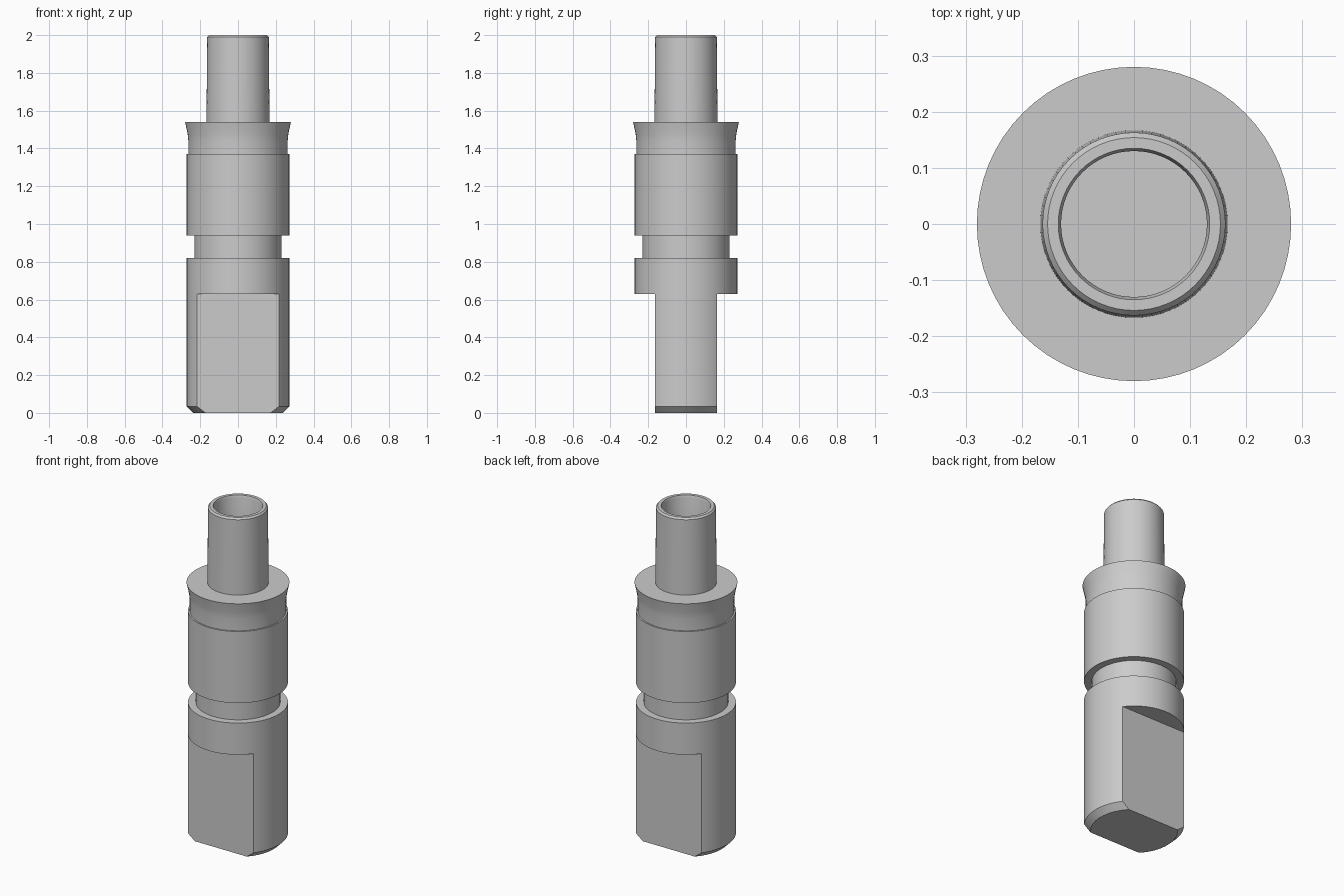
import bpy
import bmesh
import math
from mathutils import Matrix, Vector

cube = bpy.data.objects.get("Cube")
if cube:
    bpy.data.objects.remove(cube, do_unlink=True)

SIDES = 64
FLAT_Y = 0.163      # half thickness of the tang
FLAT_TOP = 0.63     # height where the flats end

steel = bpy.data.materials.new("grey steel")
steel.use_nodes = True
colour = (0.6, 0.6, 0.6, 1)
steel.diffuse_color = colour
steel.node_tree.nodes["Principled BSDF"].inputs["Base Color"].default_value = colour


def finish(name, bm):
    bmesh.ops.recalc_face_normals(bm, faces=bm.faces)
    mesh = bpy.data.meshes.new(name)
    bm.to_mesh(mesh)
    bm.free()
    mesh.materials.append(steel)
    obj = bpy.data.objects.new(name, mesh)
    bpy.context.collection.objects.link(obj)
    return obj


def lathe(name, profile):
    """Turn (radius, height) points about z and close both ends."""
    bm = bmesh.new()
    rings = [[bm.verts.new((r * math.cos(2 * math.pi * i / SIDES),
                            r * math.sin(2 * math.pi * i / SIDES), z))
              for i in range(SIDES)] for r, z in profile]
    for low, high in zip(rings, rings[1:]):
        for i in range(SIDES):
            j = (i + 1) % SIDES
            bm.faces.new((low[i], low[j], high[j], high[i]))
    bm.faces.new(rings[0][::-1])
    bm.faces.new(rings[-1])
    return finish(name, bm)


# Turned shaft: chamfered foot, collar, groove, barrel, flared lip, hollow stem
shaft = lathe("shaft", [
    (0.237, 0), (0.272, 0.035), (0.272, 0.82), (0.23, 0.82),
    (0.23, 0.94), (0.272, 0.94), (0.272, 1.37), (0.263, 1.37),
    (0.263, 1.44), (0.267, 1.48), (0.28, 1.54),
    (0.167, 1.54), (0.163, 1.99), (0.154, 2.0),
    (0.135, 2.0), (0.13, 1.985), (0.13, 1.54)])

# Two flats cut into the lower end
for side in (-1, 1):
    bm = bmesh.new()
    bmesh.ops.create_cube(bm, size=1, matrix=Matrix.Translation(
        Vector((0, side * (FLAT_Y + 0.5), FLAT_TOP - 0.5))))
    bmesh.ops.scale(bm, vec=(1, 1, 2), verts=bm.verts,
                    space=Matrix.Translation((0, 0, -FLAT_TOP)))
    cutter = finish("flat_cutter", bm)
    cutter.hide_render = True
    cut = shaft.modifiers.new("flat", 'BOOLEAN')
    cut.operation = 'DIFFERENCE'
    cut.solver = 'EXACT'
    cut.object = cutter
    bpy.context.view_layer.objects.active = shaft
    bpy.ops.object.modifier_apply(modifier=cut.name)
    bpy.data.objects.remove(cutter, do_unlink=True)

# Smooth round walls, sharp machined edges
bpy.ops.object.select_all(action='DESELECT')
shaft.select_set(True)
bpy.context.view_layer.objects.active = shaft
bpy.ops.object.shade_smooth_by_angle(angle=math.radians(25))
